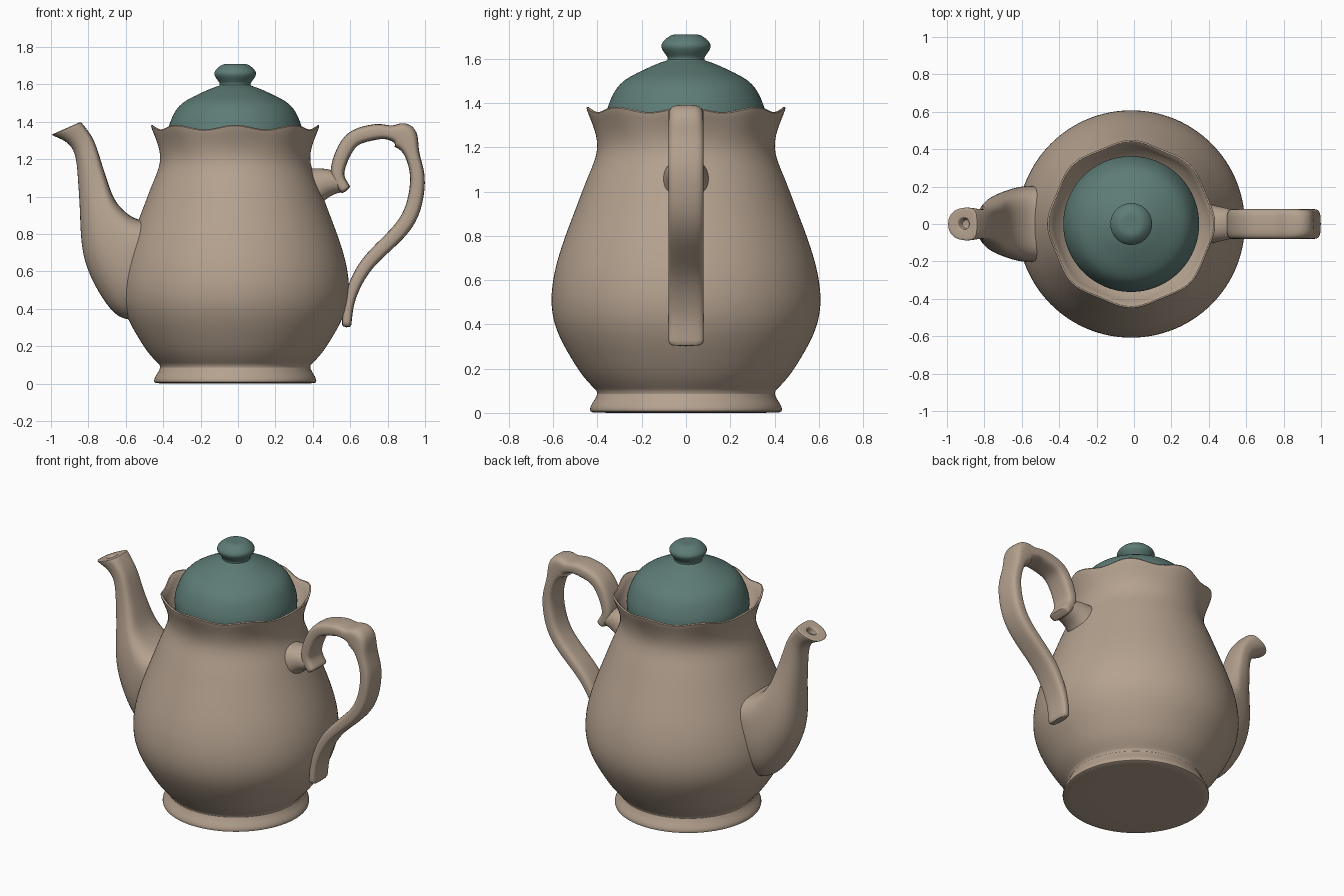
import bpy, bmesh
from math import sin, cos, pi, copysign
from mathutils import Vector

if "Cube" in bpy.data.objects:
    bpy.data.objects.remove(bpy.data.objects["Cube"])

AXIS_X = -0.015
RIM_LOBES = 8


def material(name, rgb):
    m = bpy.data.materials.new(name)
    m.use_nodes = True
    m.diffuse_color = (*rgb, 1)
    m.node_tree.nodes["Principled BSDF"].inputs["Base Color"].default_value = (*rgb, 1)
    return m


clay = material("warm clay", (0.46, 0.36, 0.275))
teal = material("muted teal", (0.11, 0.2, 0.18))


def spline(points, steps=4):
    """Smooth curve through points that may have any number of coordinates."""
    pts = [Vector(p) for p in points]
    pts = [pts[0], *pts, pts[-1]]
    curve = []
    for before, start, end, after in zip(pts, pts[1:], pts[2:], pts[3:]):
        for step in range(steps):
            t = step / steps
            leave, arrive = (end - before) / 2, (after - start) / 2
            bend = (end - start) * 3 - leave * 2 - arrive
            twist = (start - end) * 2 + leave + arrive
            curve.append(start + leave * t + bend * t**2 + twist * t**3)
    return curve + [pts[-1]]


def skin(bm, rings):
    """Bridge successive rings of points, cap both ends and return the last cap."""
    loops = [[bm.verts.new(point) for point in ring] for ring in rings]
    for lower, upper in zip(loops, loops[1:]):
        for i in range(len(lower)):
            bm.faces.new((lower[i - 1], lower[i], upper[i], upper[i - 1]))
    bm.faces.new(loops[0])
    cap = bm.faces.new(loops[-1])
    bmesh.ops.recalc_face_normals(bm, faces=bm.faces)
    return cap


def finish(name, bm, mat):
    mesh = bpy.data.meshes.new(name)
    bm.to_mesh(mesh)
    bm.free()
    mesh.materials.append(mat)
    obj = bpy.data.objects.new(name, mesh)
    bpy.context.collection.objects.link(obj)
    subdivision = obj.modifiers.new("Smooth", "SUBSURF")
    subdivision.levels = subdivision.render_levels = 1
    bpy.ops.object.select_all(action="DESELECT")
    obj.select_set(True)
    bpy.context.view_layer.objects.active = obj
    bpy.ops.object.shade_smooth_by_angle(angle=pi / 4)


def lathe(name, profile, mat, wave=0.0, segments=64):
    """Turn a radius and height profile, with waves growing toward the rim."""
    bm = bmesh.new()
    rings = []
    for radius, height in profile:
        strength = wave * min(1, max(0, (height - 1.25) * 10))
        ring = []
        for i in range(segments):
            angle = 2 * pi * i / segments
            ripple = strength * cos(RIM_LOBES * angle)
            r = radius * (1 + ripple)
            ring.append((AXIS_X + r * cos(angle), r * sin(angle), height + ripple * 0.6))
        rings.append(ring)
    skin(bm, rings)
    finish(name, bm, mat)


def section_ring(section, split, outer_power, inner_power, count=24):
    """Rounded cross-section from outer x, z, inner x, z and half width."""
    outer_x, outer_z, inner_x, inner_z, half_width = section
    outer, inner = Vector((outer_x, 0, outer_z)), Vector((inner_x, 0, inner_z))
    middle = outer.lerp(inner, split)
    ring = []
    for i in range(count):
        angle = 2 * pi * i / count
        c, s = cos(angle), sin(angle)
        end, exponent = (inner, inner_power) if c > 0 else (outer, outer_power)
        point = middle.lerp(end, abs(c) ** exponent)
        point.y = copysign(half_width * abs(s) ** exponent, s)
        ring.append(point)
    return ring


def loft(name, sections, mat, split=0.5, outer_power=0.6, inner_power=0.6, hole_radius=0):
    bm = bmesh.new()
    cap = skin(bm, [section_ring(s, split, outer_power, inner_power) for s in sections])
    if hole_radius:
        # Pouring hole sunk into the end cap
        bmesh.ops.inset_individual(bm, faces=[cap], thickness=0.01)
        centre, inward = cap.calc_center_median(), -cap.normal.copy()
        for depth in (0, 0.01, 0.05):
            bmesh.ops.inset_individual(bm, faces=[cap], thickness=0.002)
            for vert in cap.verts:
                spoke = (vert.co - centre - inward * (vert.co - centre).dot(inward)).normalized()
                vert.co = centre + spoke * hole_radius + inward * depth
    finish(name, bm, mat)


def strap(path, half_width):
    """Turn a centreline of x, z and thickness into loft sections."""
    curve = spline(path)
    sections = []
    for i, point in enumerate(curve):
        ahead, behind = curve[min(i + 1, len(curve) - 1)], curve[max(i - 1, 0)]
        along = (ahead - behind).xy.normalized()
        offset = Vector((-along.y, along.x)) * point.z / 2
        sections.append((*(point.xy + offset), *(point.xy - offset), half_width))
    return sections


# Pear-shaped body with flared foot, scalloped rim and inner ledge
foot = [(0.2, 0), (0.42, 0), (0.435, 0.005), (0.435, 0.025), (0.42, 0.05)]
pear = spline([(0.395, 0.09), (0.49, 0.2), (0.6, 0.42), (0.59, 0.66),
               (0.47, 1), (0.4, 1.2), (0.445, 1.37)])
ledge = [(0.435, 1.375), (0.41, 1.35), (0.38, 1.26), (0.2, 1.25)]
lathe("body", foot + pear + ledge, clay, wave=0.022)

# Domed lid with its round knob
dome = spline([(0.36, 1.26), (0.36, 1.36), (0.3, 1.485), (0.17, 1.56), (0.08, 1.595)])
knob = spline([(0.085, 1.61), (0.113, 1.66), (0.07, 1.705), (0.02, 1.71)])
lathe("lid", [(0.2, 1.26)] + dome + knob, teal)

# Curved spout with a flattened inner face
loft("spout", spline([
    (-0.5, 0.34, -0.4, 0.88, 0.2),
    (-0.66, 0.37, -0.54, 0.88, 0.205),
    (-0.82, 0.65, -0.65, 0.97, 0.16),
    (-0.85, 1, -0.71, 1.12, 0.105),
    (-0.88, 1.25, -0.77, 1.3, 0.08),
    (-1, 1.33, -0.84, 1.4, 0.09),
]), clay, split=0.62, outer_power=0.9, hole_radius=0.03)

# Looping strap handle from the upper scroll, over its pointed thumb rest, to the tail
loft("handle", strap([
    (0.58, 1.03, 0.06), (0.53, 1.13, 0.075), (0.6, 1.295, 0.085),
    (0.73, 1.345, 0.085), (0.82, 1.34, 0.08), (0.885, 1.32, 0.15),
    (0.93, 1.23, 0.08), (0.96, 1.07, 0.08), (0.9, 0.86, 0.085),
    (0.69, 0.64, 0.075), (0.6, 0.46, 0.06), (0.58, 0.3, 0.05),
], half_width=0.08), clay)

# Stub joining the handle scroll to the body
loft("handle_bracket", spline([
    (0.36, 1.15, 0.42, 0.93, 0.11),
    (0.46, 1.15, 0.49, 1, 0.09),
    (0.55, 1.13, 0.58, 1.03, 0.07),
]), clay, outer_power=0.9, inner_power=0.9)
